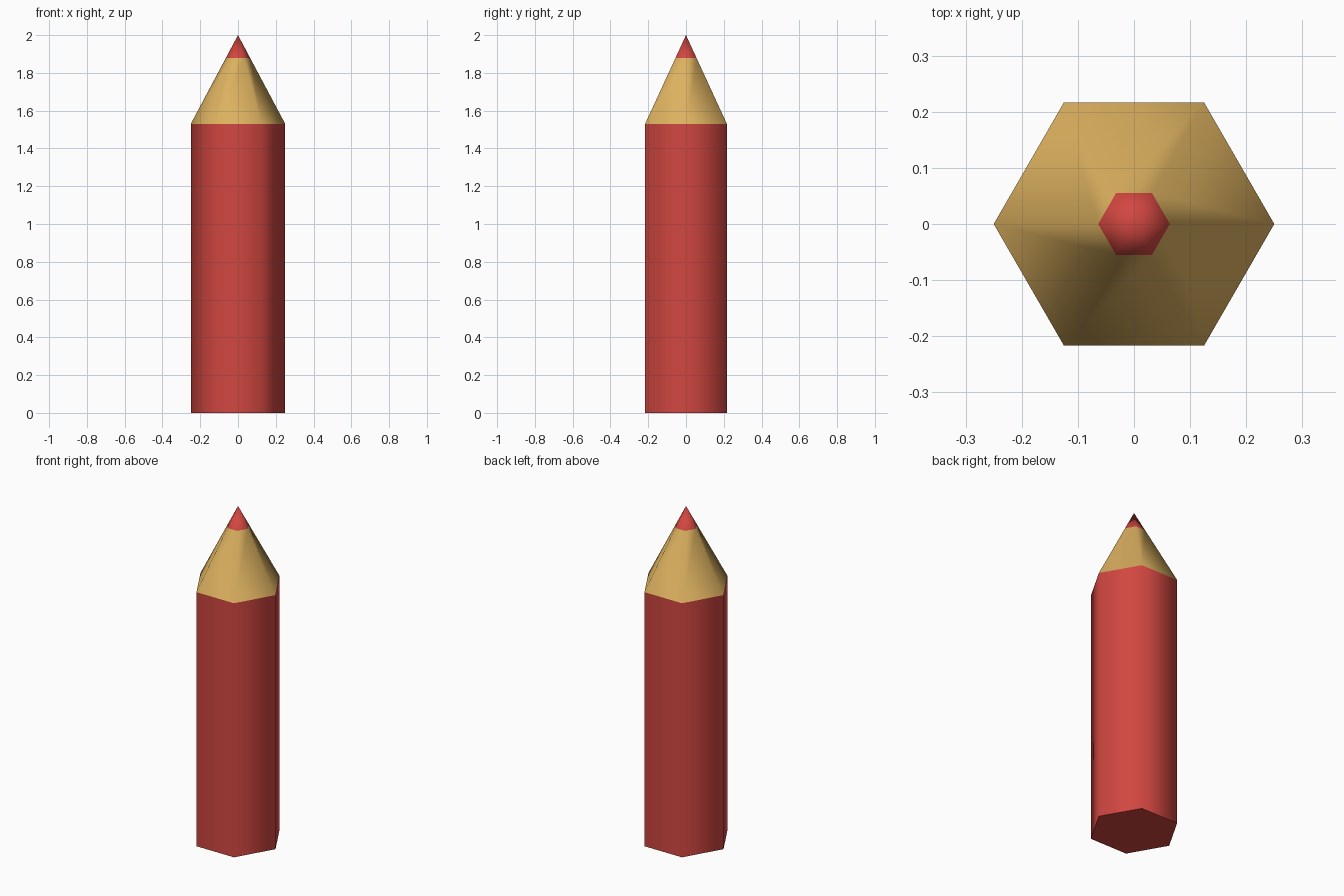
import bpy, bmesh, math

if "Cube" in bpy.data.objects:
    bpy.data.objects.remove(bpy.data.objects["Cube"])

SIDES, RADIUS = 6, 0.25
SHOULDER, LEAD, TOP = 1.53, 1.88, 2.0


def material(name, colour):
    m = bpy.data.materials.new(name)
    m.diffuse_color = (*colour, 1)
    m.use_nodes = True
    m.node_tree.nodes["Principled BSDF"].inputs["Base Color"].default_value = m.diffuse_color
    return m


red = material("red paint", (0.64, 0.062, 0.052))
wood = material("bare wood", (0.72, 0.44, 0.115))


def ring(bm, r, z):
    return [bm.verts.new((r * math.cos(2 * math.pi * i / SIDES),
                          r * math.sin(2 * math.pi * i / SIDES), z))
            for i in range(SIDES)]


def hex_part(name, mat, r0, z0, r1, z1, floor=False):
    """Six-sided section from (r0, z0) to (r1, z1); r1 = 0 makes a point."""
    bm = bmesh.new()
    low = ring(bm, r0, z0)
    high = ring(bm, r1, z1) if r1 else [bm.verts.new((0, 0, z1))] * SIDES
    for i in range(SIDES):
        j = (i + 1) % SIDES
        corners = [low[i], low[j], high[j]]
        if r1:
            corners.append(high[i])
        bm.faces.new(corners).smooth = True
    if floor:
        bm.faces.new(low[::-1]).smooth = False
        # keep the bottom rim crisp
        for e in bm.edges:
            if all(v.co.z == z0 for v in e.verts):
                e.smooth = False
    mesh = bpy.data.meshes.new(name)
    bm.to_mesh(mesh)
    bm.free()
    mesh.materials.append(mat)
    obj = bpy.data.objects.new(name, mesh)
    bpy.context.collection.objects.link(obj)
    return obj


# radius of the sharpened cone where wood meets lead
lead_r = RADIUS * (TOP - LEAD) / (TOP - SHOULDER)

hex_part("pencil_body", red, RADIUS, 0, RADIUS, SHOULDER, floor=True)
hex_part("sharpened_wood", wood, RADIUS, SHOULDER, lead_r, LEAD)
hex_part("lead_tip", red, lead_r, LEAD, 0, TOP)
